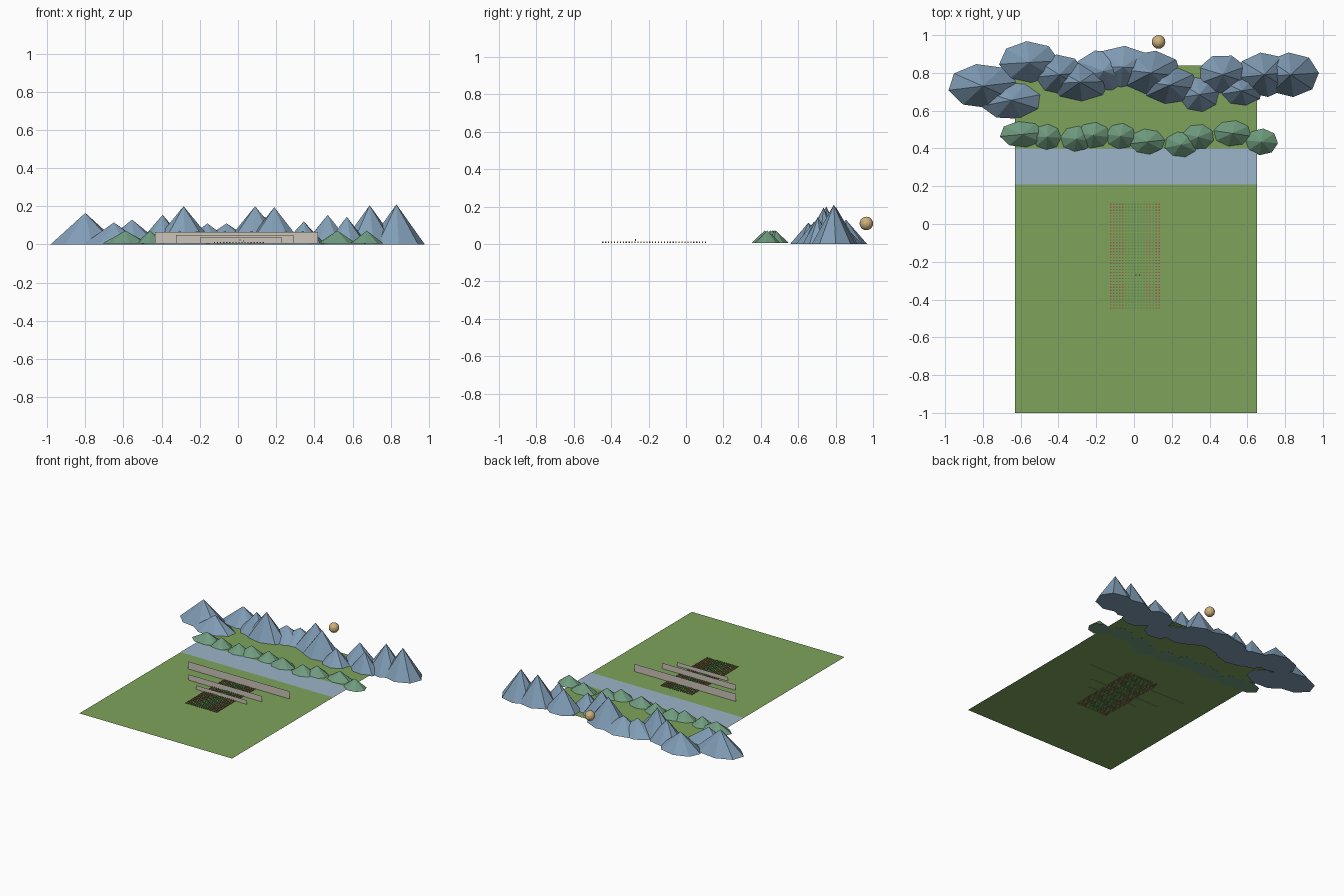
import bpy, bmesh, random
from math import pi
from mathutils import Matrix, Vector

random.seed(4)
if "Cube" in bpy.data.objects:
    bpy.data.objects.remove(bpy.data.objects["Cube"], do_unlink=True)


def material(name, color):
    m = bpy.data.materials.new(name)
    m.use_nodes = True
    rgba = (*color, 1)
    m.diffuse_color = rgba
    m.node_tree.nodes["Principled BSDF"].inputs["Base Color"].default_value = rgba
    return m


GRASS = material("grass green", (0.21, 0.37, 0.105))
WATER = material("river blue", (0.33, 0.46, 0.58))
ROCK = material("mountain blue", (0.22, 0.34, 0.47))
HILL = material("hill green", (0.16, 0.33, 0.21))
STONE = material("wall stone", (0.60, 0.55, 0.48))
GOLD = material("sun gold", (0.62, 0.44, 0.20))
RED = material("troop red", (0.38, 0.08, 0.07))
GREEN = material("troop green", (0.08, 0.22, 0.06))


def finish(name, bm, mat):
    mesh = bpy.data.meshes.new(name)
    bm.to_mesh(mesh)
    bm.free()
    mesh.materials.append(mat)
    ob = bpy.data.objects.new(name, mesh)
    bpy.context.collection.objects.link(ob)
    return ob


def quad(name, corners, mat):
    bm = bmesh.new()
    bm.faces.new([bm.verts.new(c) for c in corners])
    return finish(name, bm, mat)


def floor(name, y0, y1, z, mat):
    x0, x1 = -0.63, 0.65
    quad(name, [(x0, y0, z), (x1, y0, z), (x1, y1, z), (x0, y1, z)], mat)


def peak(name, x, y, rx, ry, h, base, mat):
    """Eight-sided stretched pyramid with a closed base."""
    bm = bmesh.new()
    place = (Matrix.Translation((x, y, (base + h) / 2))
             @ Matrix.Diagonal((rx, ry, h - base, 1))
             @ Matrix.Rotation(random.uniform(0, pi / 4), 4, 'Z'))
    bmesh.ops.create_cone(bm, cap_ends=True, segments=8, radius1=1.03,
                          radius2=0, depth=1, matrix=place)
    finish(name, bm, mat)


def boxes(name, places, size, mat):
    bm = bmesh.new()
    for p in places:
        bmesh.ops.create_cube(bm, size=1, matrix=Matrix.Translation(p)
                              @ Matrix.Diagonal((*size, 1)))
    finish(name, bm, mat)


# Ground and river
floor("ground", -1, 0.84, 0.007, GRASS)
floor("river", 0.21, 0.40, 0.009, WATER)

# Mountain range: x, y, radius x, radius y, height
mountains = [
    (-0.80, 0.73, 0.18, 0.115, 0.165), (-0.555, 0.855, 0.155, 0.11, 0.13),
    (-0.65, 0.655, 0.165, 0.10, 0.115), (-0.395, 0.79, 0.13, 0.105, 0.155),
    (-0.285, 0.75, 0.16, 0.10, 0.20), (-0.16, 0.81, 0.15, 0.11, 0.11),
    (-0.06, 0.83, 0.16, 0.11, 0.11), (0.09, 0.80, 0.16, 0.115, 0.20),
    (0.19, 0.735, 0.15, 0.10, 0.195), (0.345, 0.685, 0.11, 0.095, 0.12),
    (0.47, 0.79, 0.13, 0.105, 0.155), (0.57, 0.705, 0.11, 0.08, 0.145),
    (0.69, 0.79, 0.145, 0.115, 0.205), (0.83, 0.79, 0.145, 0.115, 0.21)]
for i, m in enumerate(mountains):
    peak(f"mountain_{i + 1}", *m, 0.0, ROCK)

# Foothills along the river: x, y, radius x
hills = [(-0.59, 0.475, 0.118), (-0.46, 0.46, 0.075), (-0.305, 0.45, 0.085),
         (-0.215, 0.47, 0.09), (-0.07, 0.465, 0.08), (0.07, 0.435, 0.095),
         (0.25, 0.42, 0.09), (0.34, 0.46, 0.085), (0.52, 0.48, 0.10),
         (0.675, 0.435, 0.085)]
for i, (x, y, r) in enumerate(hills):
    peak(f"hill_{i + 1}", x, y, r, 0.069, 0.072, 0.005, HILL)

# Three sheet walls facing the front
for name, x0, x1, y, top in [("back_wall", -0.435, 0.42, 0.02, 0.064),
                             ("middle_wall", -0.325, 0.29, -0.127, 0.05),
                             ("front_wall", -0.2, 0.23, -0.22, 0.037)]:
    b = 0.005
    quad(name, [(x0, y, b), (x1, y, b), (x1, y, top), (x0, y, top)], STONE)

# Ranks of tiny troops: red flanks, green centre
red, green = [], []
for c in range(17):
    for r in range(36):
        p = Vector((0.005 + (c - 8) * 0.016, -0.445 + r * 0.0157, 0.0085))
        (red if abs(c - 8) > 3 and abs(c - 8) != 6 else green).append(p)
boxes("red_troops", red, (0.007, 0.006, 0.008), RED)
boxes("green_troops", green, (0.006, 0.006, 0.008), GREEN)

# Leader in front of the walls
boxes("leader", [(0.01, -0.27, 0.024), (0.03, -0.27, 0.018)],
      (0.005, 0.004, 0.006), RED)

# Sun ball behind the range
bm = bmesh.new()
bmesh.ops.create_uvsphere(bm, u_segments=16, v_segments=10, radius=0.036,
                          matrix=Matrix.Translation((0.13, 0.964, 0.11)))
finish("sun", bm, GOLD)
